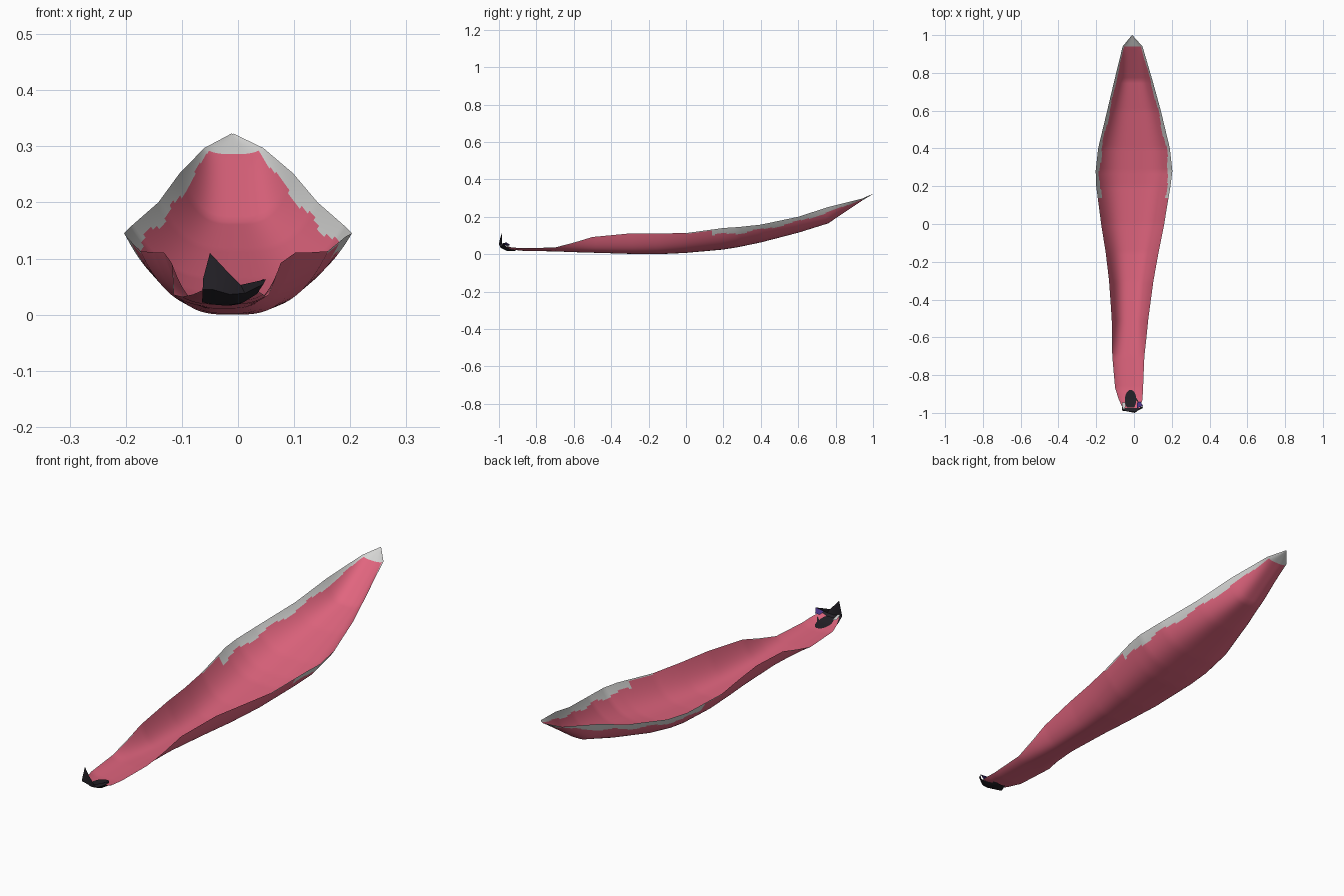
import bpy, math

def material(name, rgb):
    m = bpy.data.materials.new(name)
    m.diffuse_color = (*rgb, 1)
    return m

PINK = material("petal pink", (0.75, 0.13, 0.21))
GREY = material("rim grey", (0.66, 0.66, 0.65))
BLACK = material("claw black", (0.017, 0.015, 0.02))
PURPLE = material("patch purple", (0.07, 0.035, 0.24))

# stations along the petal: y, left x, right x, bottom z, rim z
STATIONS = [
    (-0.975, -0.060, 0.030, 0.034, 0.045), (-0.93, -0.080, 0.045, 0.024, 0.036),
    (-0.87, -0.100, 0.048, 0.018, 0.032), (-0.70, -0.115, 0.055, 0.015, 0.036),
    (-0.60, -0.116, 0.066, 0.011, 0.062), (-0.50, -0.118, 0.076, 0.008, 0.092),
    (-0.30, -0.132, 0.103, 0.002, 0.111), (-0.15, -0.150, 0.130, 0.000, 0.111),
    (0.0, -0.174, 0.160, 0.007, 0.113), (0.20, -0.200, 0.193, 0.025, 0.140),
    (0.28, -0.203, 0.203, 0.038, 0.145), (0.40, -0.190, 0.190, 0.063, 0.158),
    (0.60, -0.142, 0.142, 0.115, 0.200), (0.76, -0.104, 0.098, 0.165, 0.252),
    (0.94, -0.060, 0.045, 0.286, 0.297), (1.0, -0.011, -0.009, 0.322, 0.323)]

def station(y):
    for a, b in zip(STATIONS, STATIONS[1:]):
        if y <= b[0] + 1e-9:
            f = (y - a[0]) / (b[0] - a[0])
            return [p + (q - p) * f for p, q in zip(a, b)][1:]

def surface(y, t):
    # rounded trough section: flat floor, steep sides
    l, r, zb, zr = station(y)
    return ((l + r) / 2 + t * (r - l) / 2, y, zb + (zr - zb) * abs(t) ** 3.3)

def sheet(name, rows, mats, rule=None, angle=60):
    n = len(rows[0])
    verts = [v for row in rows for v in row]
    faces = [(i*n + j, i*n + j + 1, (i+1)*n + j + 1, (i+1)*n + j)
             for i in range(len(rows) - 1) for j in range(n - 1)]
    me = bpy.data.meshes.new(name)
    me.from_pydata(verts, [], faces)
    for m in mats:
        me.materials.append(m)
    if rule:
        for k, p in enumerate(me.polygons):
            p.material_index = rule(k // (n - 1), k % (n - 1))
    me.update()
    ob = bpy.data.objects.new(name, me)
    bpy.context.collection.objects.link(ob)
    bpy.context.view_layer.objects.active = ob
    bpy.ops.object.select_all(action='DESELECT')
    ob.select_set(True)
    bpy.ops.object.shade_smooth_by_angle(angle=math.radians(angle))
    return ob

# petal body, with a ragged grey rim on the wide half and the point
COLS = 56
ts = [math.sin(math.pi / 2 * (2 * j / COLS - 1)) for j in range(COLS + 1)]
ys = []
for a, b in zip(STATIONS, STATIONS[1:]):
    k = max(2, round((b[0] - a[0]) / 0.015))
    ys += [a[0] + (b[0] - a[0]) * i / k for i in range(k)]
ys.append(1.0)

def rim_rule(i, j):
    y = (ys[i] + ys[i + 1]) / 2
    t = (ts[j] + ts[j + 1]) / 2
    if y > 0.945:
        return 1
    wobble = 0.02 * math.sin(31 * y + (2 if t > 0 else 0))
    if y < -0.55 or 0.0 < y < 0.14:
        limit = 0.985
    elif y < 0.0:
        limit = 2
    elif y < 0.36:
        limit = 0.90
    else:
        limit = 0.90 - 0.1 * max(0, y - 0.6)
    return 1 if abs(t) > limit + wobble * (limit < 0.95) else 0

sheet("petal", [[surface(y, t) for t in ts] for y in ys], [PINK, GREY], rim_rule)

# black claw cupping the narrow end, ending in a pointed lip
XS = [[-.045, -.033, -.02, -.007, .005], [-.064, -.045, -.02, .008, .034],
      [-.063, -.046, -.015, .012, .045], [-.062, -.050, -.022, .005, .050]]
YS = [[-.91] * 5, [-.955] * 5, [-.988, -.99, -.993, -.992, -.975],
      [-.983, -.985, -.995, -1.0, -.962]]
ZS = [[.02, .017, .016, .017, .02], [.022, .018, .016, .021, .037],
      [.045, .045, .036, .038, .054], [.065, .110, .080, .053, .063]]
claw = [list(zip(*r)) for r in zip(XS, YS, ZS)]
sheet("claw", claw, [BLACK], angle=30)

# dark oval patch lying on the inside of the narrow end
def oval(y):
    h = 0.03 * math.sqrt(max(0.02, 1 - ((y + 0.93) / 0.052) ** 2))
    return [(-0.018 + s * h, y, station(y)[2] + 0.003) for s in (-1, -.5, 0, .5, 1)]
sheet("inner_patch", [oval(-0.88 - 0.1 * i / 12) for i in range(12)], [BLACK])

# small pale and purple corner patches inside the lip
sheet("pale_corner", [[(-.064, -.945, .044), (-.045, -.945, .040)],
                      [(-.060, -.980, .054), (-.047, -.980, .050)]], [GREY])
sheet("purple_corner", [[(.015, -.945, .046), (.034, -.940, .050)],
                        [(.015, -.975, .050), (.047, -.962, .064)]], [PURPLE])
